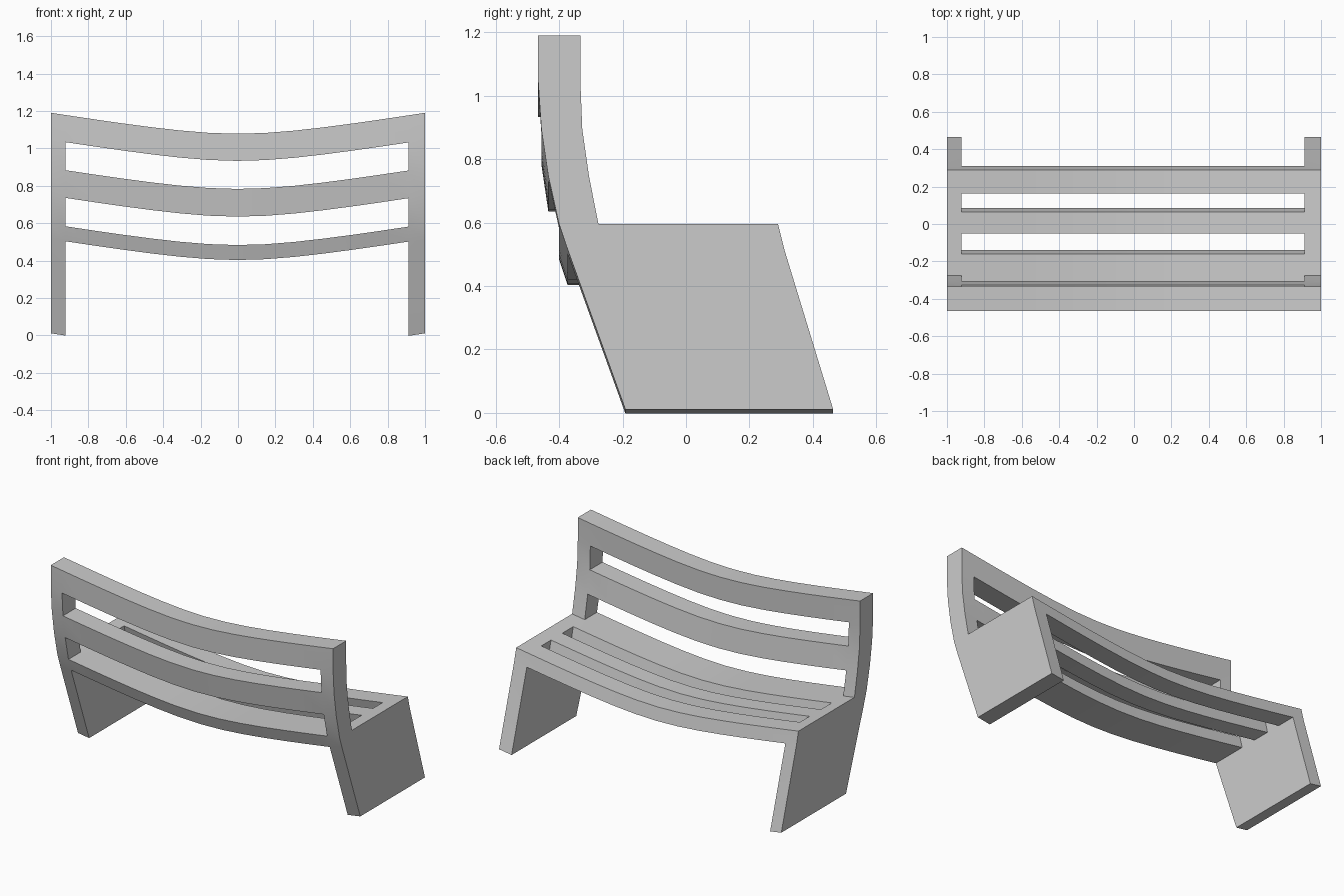
import bpy, bmesh, math

if "Cube" in bpy.data.objects:
    bpy.data.objects.remove(bpy.data.objects["Cube"])

# Sag of the bench along its length (0 at the ends, lowest in the middle)
def sag(x):
    a = 0.4
    top = math.sqrt(a * a + 1) - a
    return 0.112 * (1 - (math.sqrt(a * a + x * x) - a) / top)

# Stations along the length: end panels plus the sagging span
L, R, N = -0.921, 0.911, 12
xs = [-1.0] + [L + (R - L) * i / N for i in range(N + 1)] + [1.0]
full = range(len(xs) - 1)
ends = (0, len(xs) - 2)

cells = []  # (yz quad, x intervals that are solid)

# Backrest: outer y, inner y, z per level; alternate gap and slat
back = [(-0.400, -0.276, 0.595), (-0.434, -0.306, 0.747), (-0.456, -0.327, 0.895),
        (-0.466, -0.333, 1.045), (-0.466, -0.333, 1.190)]
for i, (a, b) in enumerate(zip(back, back[1:])):
    quad = [(a[0], a[2]), (a[1], a[2]), (b[1], b[2]), (b[0], b[2])]
    cells.append((quad, full if i % 2 else ends))

# Seat slats and slots, with the side legs below them
top = [-0.400, -0.276, -0.160, -0.050, 0.065, 0.163, 0.290]
low = [-0.373, -0.255, -0.140, -0.030, 0.085, 0.183, 0.310]
foot = [-0.191 + (y - low[0]) / (low[-1] - low[0]) * 0.655 for y in low]
slots = (2, 4)
for i in range(6):
    cells.append(([(low[i], 0.515), (low[i + 1], 0.515), (top[i + 1], 0.595), (top[i], 0.595)],
                  ends if i in slots else full))
    cells.append(([(foot[i], 0.011), (foot[i + 1], 0.011), (low[i + 1], 0.515), (low[i], 0.515)],
                  ends))

# Collect block faces; a face shared by two blocks is internal and cancels out
faces = {}
def toggle(pts):
    key = frozenset(pts)
    if key in faces:
        del faces[key]
    else:
        faces[key] = pts

for quad, spans in cells:
    for k in spans:
        a = [(k, p) for p in quad]
        b = [(k + 1, p) for p in quad]
        toggle(a[::-1])
        toggle(b)
        for j in range(4):
            n = (j + 1) % 4
            toggle([a[j], a[n], b[n], b[j]])

bm = bmesh.new()
verts = {}
def vert(key):
    if key not in verts:
        k, (y, z) = key
        verts[key] = bm.verts.new((xs[k], y, z - sag(xs[k])))
    return verts[key]

for pts in faces.values():
    bm.faces.new([vert(p) for p in pts])
bmesh.ops.recalc_face_normals(bm, faces=bm.faces)

# Bench object
mesh = bpy.data.meshes.new("bench")
bm.to_mesh(mesh)
bm.free()
bench = bpy.data.objects.new("bench", mesh)
bpy.context.collection.objects.link(bench)
bpy.context.view_layer.objects.active = bench
bench.select_set(True)
bpy.ops.object.shade_smooth_by_angle(angle=math.radians(30))
